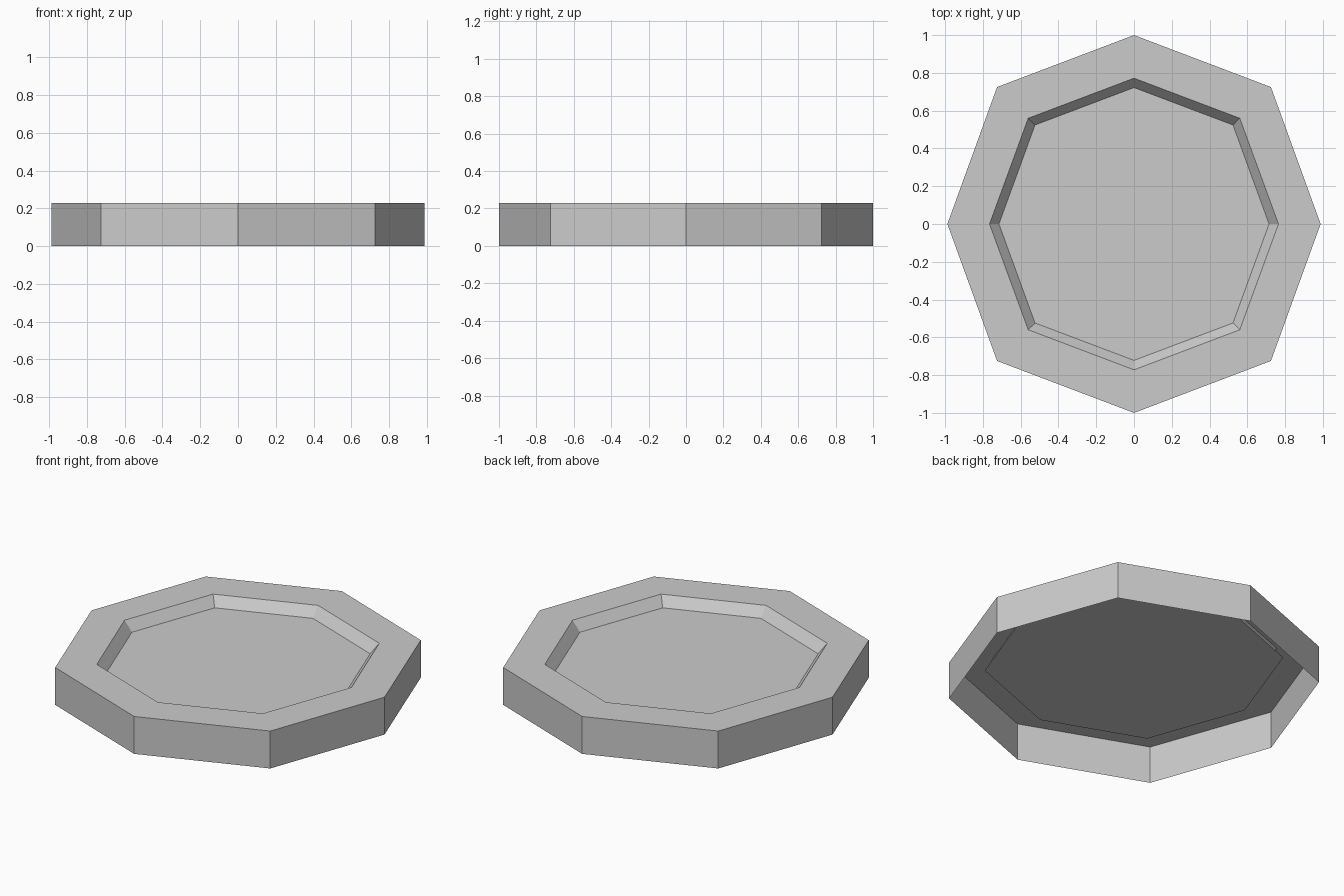
import bpy

if "Cube" in bpy.data.objects:
    bpy.data.objects.remove(bpy.data.objects["Cube"])

HEIGHT = 0.228
FLOOR = 0.168


def octagon(rx, ry, diag, z):
    """Eight corners, counter-clockwise, points on the axes."""
    return [(rx, 0, z), (diag, diag, z), (0, ry, z), (-diag, diag, z),
            (-rx, 0, z), (-diag, -diag, z), (0, -ry, z), (diag, -diag, z)]


def add_object(name, verts, faces):
    mesh = bpy.data.meshes.new(name)
    mesh.from_pydata(verts, [], faces)
    mesh.update()
    obj = bpy.data.objects.new(name, mesh)
    bpy.context.collection.objects.link(obj)
    return obj


# Frame: outer wall (open underneath), flat rim, sloped inner lip
rings = [octagon(0.988, 1.0, 0.725, 0),
         octagon(0.988, 1.0, 0.725, HEIGHT),
         octagon(0.765, 0.772, 0.56, HEIGHT),
         octagon(0.715, 0.722, 0.524, FLOOR)]
verts = [v for ring in rings for v in ring]
faces = []
for r in range(len(rings) - 1):
    for i in range(8):
        j = (i + 1) % 8
        faces.append((r * 8 + i, r * 8 + j, r * 8 + 8 + j, r * 8 + 8 + i))
add_object("octagonal_frame", verts, faces)

# Floor plate: thin sheet reaching a little past the lip
add_object("floor_plate", octagon(0.797, 0.806, 0.585, FLOOR), [tuple(range(8))])
